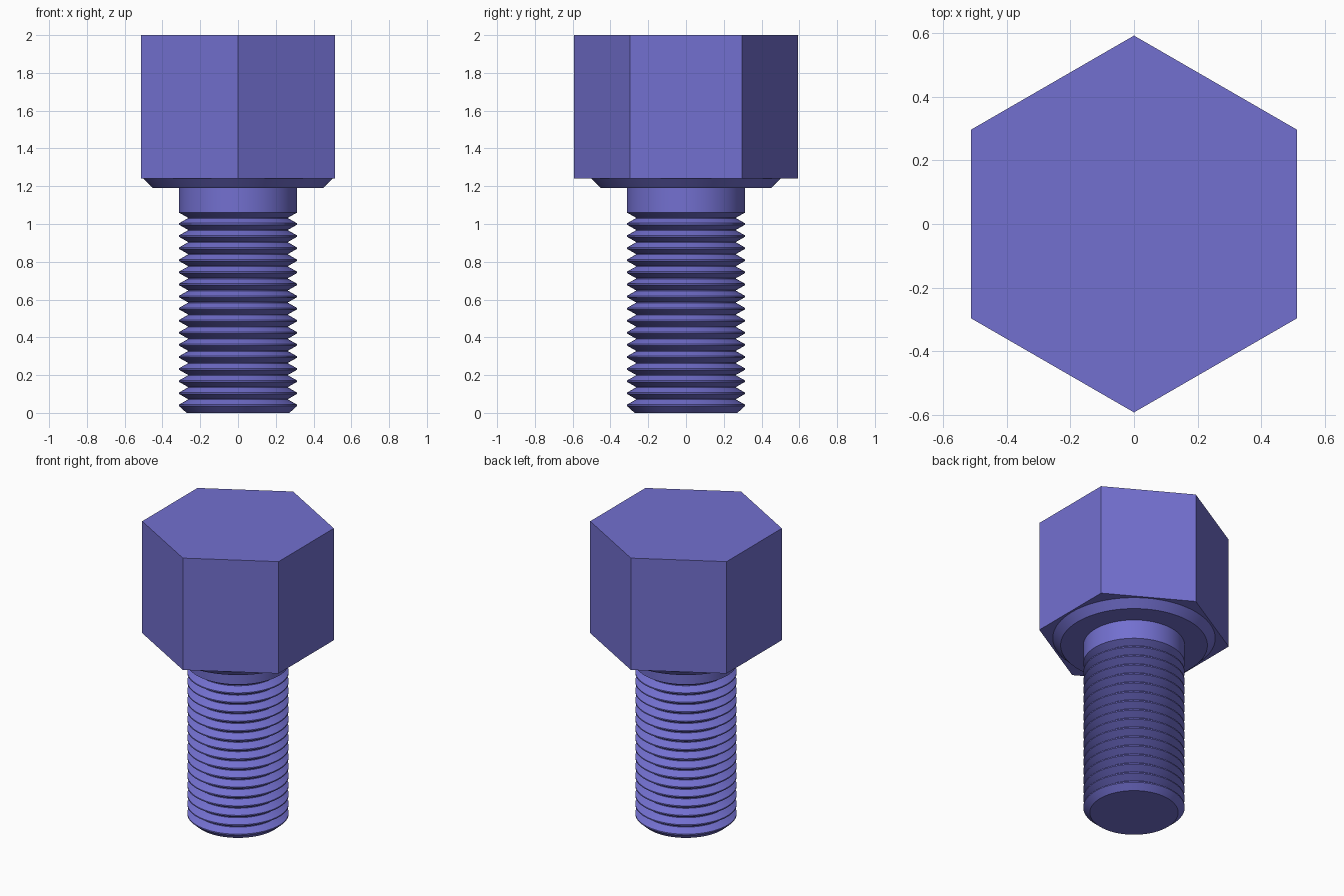
import bpy, bmesh, math

cube = bpy.data.objects.get("Cube")
if cube:
    bpy.data.objects.remove(cube, do_unlink=True)

violet = bpy.data.materials.new("violet")
violet.use_nodes = True
colour = (0.171, 0.162, 0.631, 1.0)
violet.diffuse_color = colour
violet.node_tree.nodes["Principled BSDF"].inputs["Base Color"].default_value = colour


def lathe(name, profile, sides, turn=0.0, smooth=True):
    """Spin a (radius, z) profile around z, listed bottom to top, and cap both ends."""
    bm = bmesh.new()
    rings = []
    for r, z in profile:
        angles = [turn + 2 * math.pi * i / sides for i in range(sides)]
        rings.append([bm.verts.new((r * math.cos(a), r * math.sin(a), z)) for a in angles])
    for low, high in zip(rings, rings[1:]):
        for i in range(sides):
            j = (i + 1) % sides
            bm.faces.new((low[i], low[j], high[j], high[i]))
    bm.faces.new(rings[0][::-1])
    bm.faces.new(rings[-1])
    mesh = bpy.data.meshes.new(name)
    bm.to_mesh(mesh)
    bm.free()
    mesh.materials.append(violet)
    obj = bpy.data.objects.new(name, mesh)
    bpy.context.collection.objects.link(obj)
    if smooth:
        bpy.ops.object.select_all(action='DESELECT')
        obj.select_set(True)
        bpy.context.view_layer.objects.active = obj
        bpy.ops.object.shade_smooth_by_angle(angle=math.radians(25))
    return obj


CREST, ROOT, PITCH, THREADS = 0.312, 0.266, 0.064, 16
NECK_TOP = 1.19

# Threaded shank: ring threads with narrow flats, then a plain neck
profile = [(0.272, 0.0)]
for i in range(THREADS):
    z = 0.04 + PITCH * i
    profile += [(CREST, z - 0.004), (CREST, z + 0.004),
                (ROOT, z + PITCH / 2 - 0.002), (ROOT, z + PITCH / 2 + 0.002)]
profile += [(CREST, 0.04 + PITCH * THREADS - 0.004), (CREST, NECK_TOP)]
lathe("threaded_shank", profile, 96)

# Chamfered collar under the head
lathe("collar", [(0.452, NECK_TOP), (0.50, 1.24)], 96)

# Hexagonal head with corners on the y axis
lathe("hex_head", [(0.592, 1.24), (0.592, 2.0)], 6, math.pi / 2, smooth=False)
